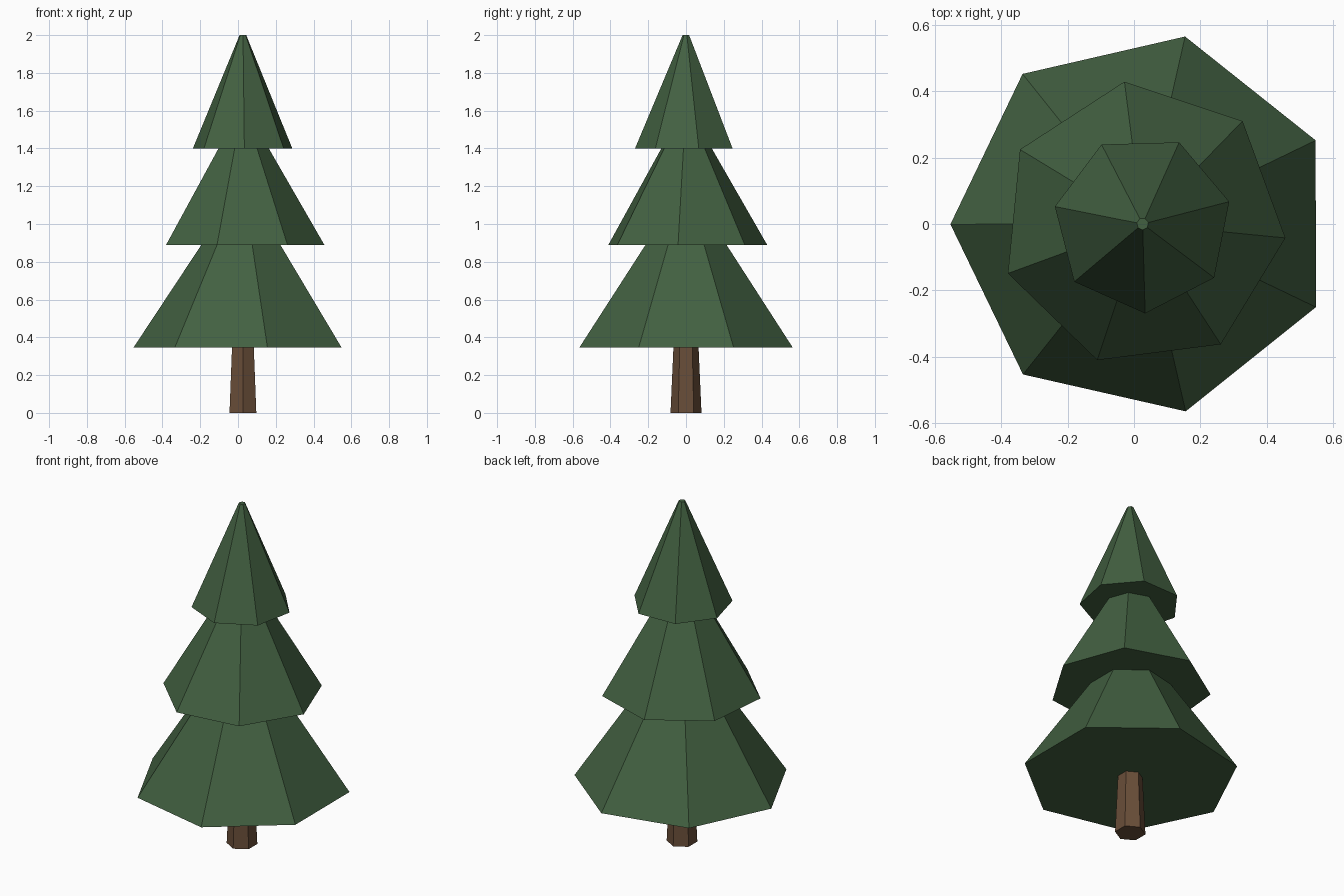
import bpy, bmesh, math

if "Cube" in bpy.data.objects:
    bpy.data.objects.remove(bpy.data.objects["Cube"])

CX = 0.026  # shared axis of trunk and tiers


def material(name, rgb):
    m = bpy.data.materials.new(name)
    m.diffuse_color = (*rgb, 1.0)
    m.use_nodes = True
    m.node_tree.nodes["Principled BSDF"].inputs["Base Color"].default_value = m.diffuse_color
    return m


def frustum(name, sides, r0, r1, z0, z1, angle, mat):
    """Closed flat-sided cone section with a vertex at the given angle."""
    bm = bmesh.new()
    rings = []
    for r, z in ((r0, z0), (r1, z1)):
        rings.append([bm.verts.new((CX + r * math.cos(angle + i * math.tau / sides),
                                    r * math.sin(angle + i * math.tau / sides), z))
                      for i in range(sides)])
    low, high = rings
    bm.faces.new(low[::-1])
    bm.faces.new(high)
    for i in range(sides):
        j = (i + 1) % sides
        bm.faces.new((low[i], low[j], high[j], high[i]))
    mesh = bpy.data.meshes.new(name)
    bm.to_mesh(mesh)
    bm.free()
    mesh.materials.append(mat)
    obj = bpy.data.objects.new(name, mesh)
    bpy.context.collection.objects.link(obj)


green = material("pine green", (0.055, 0.118, 0.053))
brown = material("bark brown", (0.14, 0.075, 0.04))

# Trunk: tapered hexagon
frustum("trunk", 6, 0.082, 0.065, 0.0, 0.38, math.radians(90), brown)

# Foliage: three seven-sided tiers, each twisted a little further
tiers = (("lower_foliage", 0.58, 0.18, 0.345, 0.95),
         ("middle_foliage", 0.433, 0.10, 0.89, 1.465),
         ("top_foliage", 0.27, 0.018, 1.40, 2.0))
for i, (name, r0, r1, z0, z1) in enumerate(tiers):
    frustum(name, 7, r0, r1, z0, z1, math.radians(25.8) + 0.35 * i, green)
